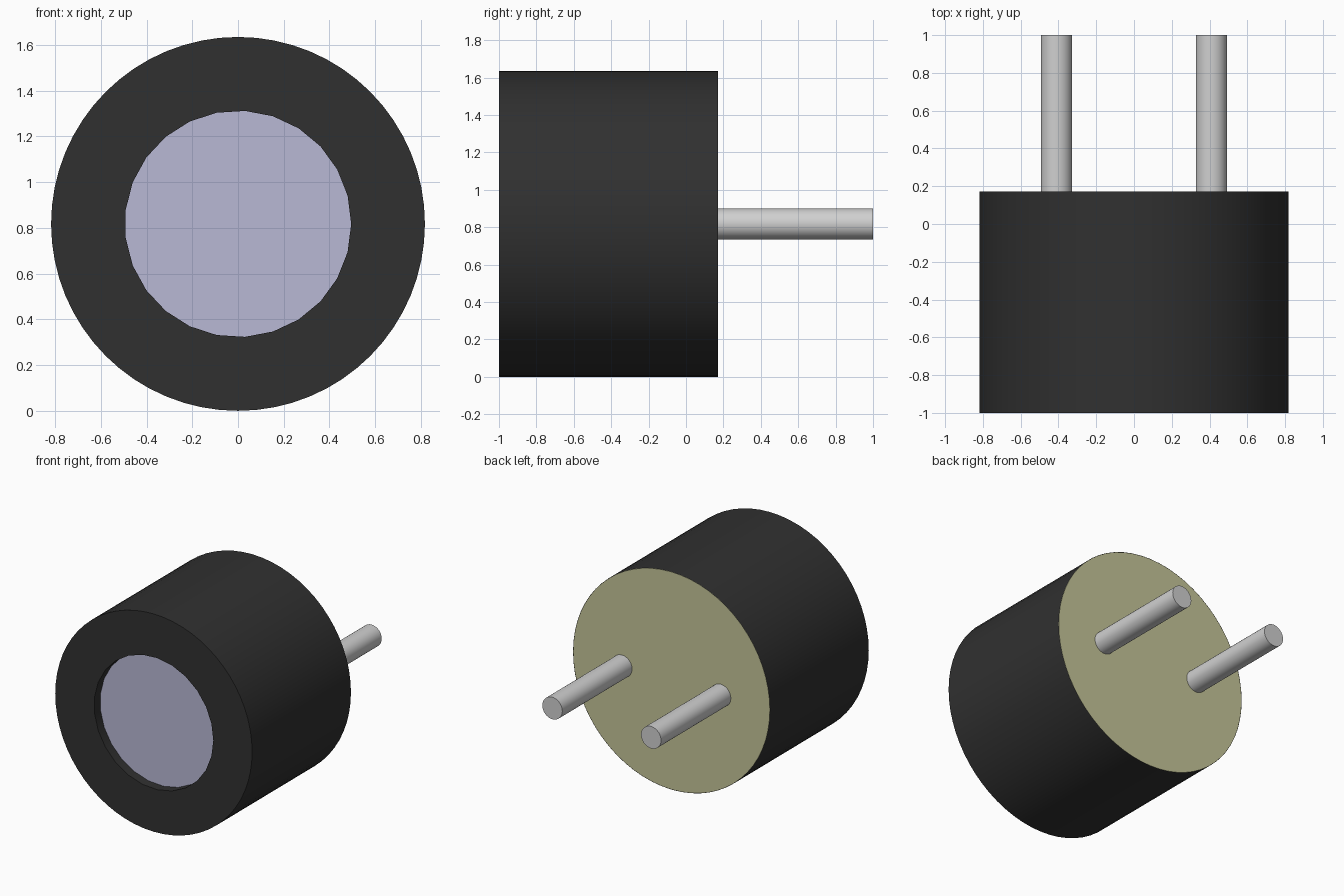
import bpy, bmesh, math

cube = bpy.data.objects.get("Cube")
if cube:
    bpy.data.objects.remove(cube, do_unlink=True)

R = 0.8175            # housing radius, also the height of the axis
FRONT, BACK = -1.0, 0.172
HOLE_R, HOLE_SIDES, RECESS = 0.495, 25, 0.07


def material(name, rgb):
    m = bpy.data.materials.new(name)
    m.use_nodes = True
    m.diffuse_color = (*rgb, 1)
    m.node_tree.nodes["Principled BSDF"].inputs["Base Color"].default_value = (*rgb, 1)
    return m


black = material("black casing", (0.030, 0.030, 0.030))
lilac = material("pale lilac glass", (0.48, 0.48, 0.66))
olive = material("olive base", (0.56, 0.56, 0.32))
metal = material("grey metal", (0.63, 0.63, 0.63))


def ring(bm, x, y, radius, sides):
    """Closed loop of vertices around the y direction."""
    step = 2 * math.pi / sides
    return [bm.verts.new((x + radius * math.cos(i * step), y, R + radius * math.sin(i * step)))
            for i in range(sides)]


def wall(bm, a, b):
    """Quads between two equal loops."""
    n = len(a)
    for i in range(n):
        j = (i + 1) % n
        bm.faces.new((a[i], a[j], b[j], b[i]))


def finish(bm, name, mat):
    bmesh.ops.recalc_face_normals(bm, faces=bm.faces)
    me = bpy.data.meshes.new(name)
    bm.to_mesh(me)
    bm.free()
    me.materials.append(mat)
    ob = bpy.data.objects.new(name, me)
    bpy.context.collection.objects.link(ob)
    bpy.ops.object.select_all(action='DESELECT')
    ob.select_set(True)
    bpy.context.view_layer.objects.active = ob
    bpy.ops.object.shade_smooth_by_angle(angle=math.radians(30))
    return ob


def cylinder(name, x, y0, y1, radius, sides, mat):
    bm = bmesh.new()
    a, b = ring(bm, x, y0, radius, sides), ring(bm, x, y1, radius, sides)
    wall(bm, a, b)
    bm.faces.new(a)
    bm.faces.new(b)
    return finish(bm, name, mat)


# Housing: round casing with a recessed window opening in the front
bm = bmesh.new()
outer_front = ring(bm, 0, FRONT, R, 64)
inner_front = ring(bm, 0, FRONT, HOLE_R, HOLE_SIDES)
rim = [bm.edges.new((loop[i - 1], loop[i]))
       for loop in (outer_front, inner_front) for i in range(len(loop))]
bmesh.ops.triangle_fill(bm, edges=rim, use_beauty=True, normal=(0, -1, 0))
wall(bm, outer_front, ring(bm, 0, BACK, R, 64))
wall(bm, inner_front, ring(bm, 0, FRONT + RECESS + 0.02, HOLE_R, HOLE_SIDES))
finish(bm, "housing", black)

# Window set back in the opening
cylinder("window", 0, FRONT + RECESS, FRONT + RECESS + 0.02, HOLE_R, HOLE_SIDES, lilac)

# Base plate closing the back, flush with the casing
cylinder("base_plate", 0, BACK - 0.05, BACK, R - 0.001, 64, olive)

# Two contact pins
for side, x in (("left", 0.41), ("right", -0.41)):
    cylinder(side + "_pin", x, BACK - 0.02, 1.0, 0.083, 32, metal)
